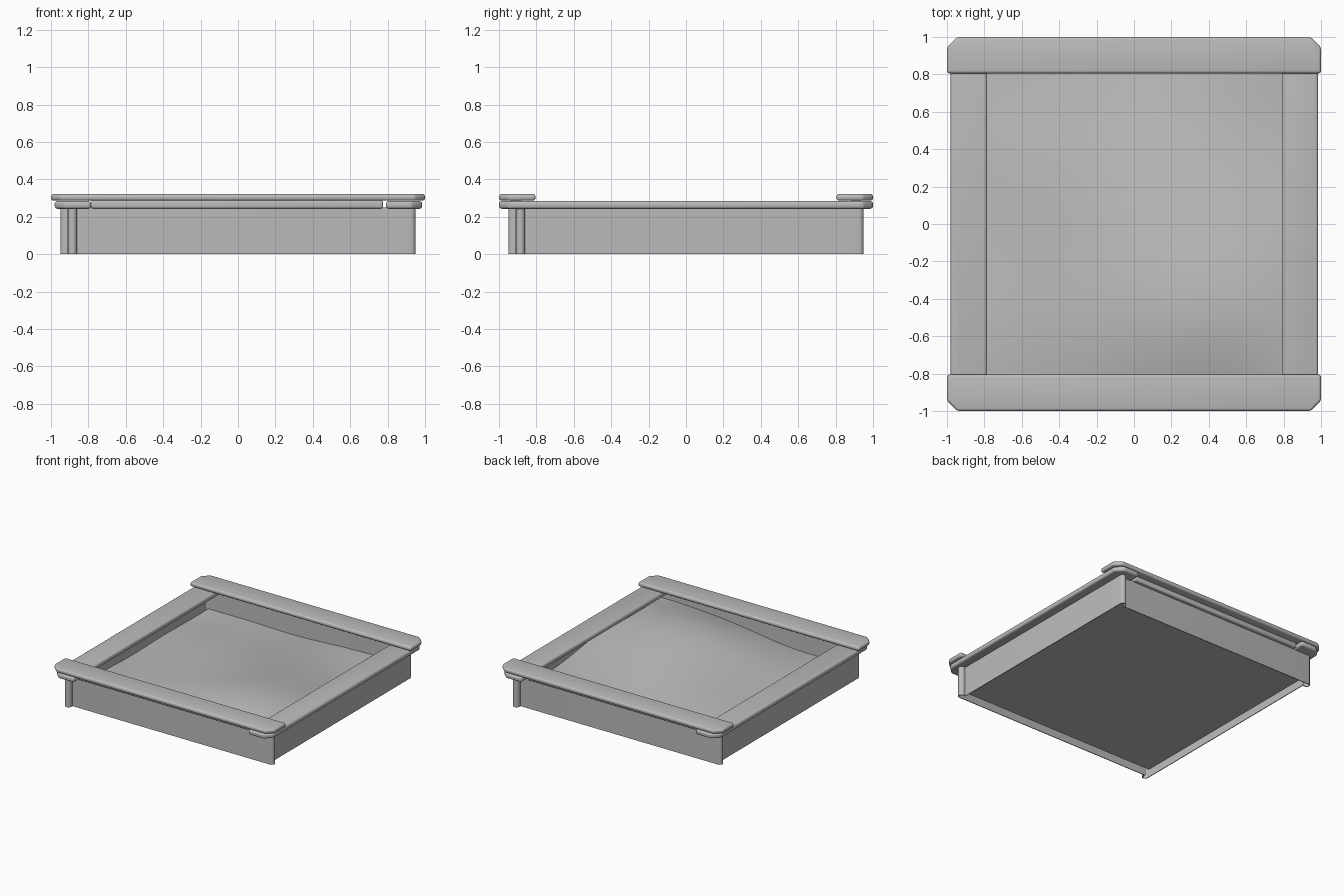
import bpy, bmesh, math

if "Cube" in bpy.data.objects:
    bpy.data.objects.remove(bpy.data.objects["Cube"])

# Single matte grey for every part
grey = bpy.data.materials.new("plain_grey")
grey.use_nodes = True
GREY = (0.5, 0.5, 0.5, 1)
grey.diffuse_color = GREY
grey.node_tree.nodes["Principled BSDF"].inputs["Base Color"].default_value = GREY


def finish(name, bm, angle):
    mesh = bpy.data.meshes.new(name)
    bm.to_mesh(mesh)
    bm.free()
    obj = bpy.data.objects.new(name, mesh)
    bpy.context.collection.objects.link(obj)
    mesh.materials.append(grey)
    bpy.ops.object.select_all(action='DESELECT')
    obj.select_set(True)
    bpy.context.view_layer.objects.active = obj
    bpy.ops.object.shade_smooth_by_angle(angle=math.radians(angle))
    return obj


def prism(name, outline, z0, z1, rounding=0):
    """Upright solid from a plan outline, optionally with rounded edges."""
    bm = bmesh.new()
    face = bm.faces.new([bm.verts.new((x, y, z0)) for x, y in outline])
    top = bmesh.ops.extrude_face_region(bm, geom=[face])["geom"]
    for v in top:
        if isinstance(v, bmesh.types.BMVert):
            v.co.z = z1
    bmesh.ops.recalc_face_normals(bm, faces=bm.faces)
    if rounding:
        bmesh.ops.bevel(bm, geom=list(bm.edges), offset=rounding, segments=4,
                        profile=0.5, affect='EDGES', clamp_overlap=True)
    return finish(name, bm, 50)


C = 0.055  # corner cut of the boards

# Top boards and the filler strips beneath them, front and back
for side, s in (("front", -1), ("back", 1)):
    prism(side + "_seat_board",
          [(-1, s * 0.805), (1, s * 0.805), (1, s * (1 - C)),
           (1 - C, s), (C - 1, s), (-1, s * (1 - C))], 0.286, 0.322, 0.015)
    prism(side + "_filler_strip",
          [(-0.785, s * 0.88), (0.775, s * 0.88), (0.775, s * 0.94), (-0.785, s * 0.94)],
          0.245, 0.287, 0.01)

# Side boards, one step lower
for side, s, inner, outer in (("right", -1, 0.785, 0.98), ("left", 1, 0.79, 0.985)):
    prism(side + "_seat_board",
          [(s * inner, -1), (s * (outer - C), -1), (s * outer, C - 1),
           (s * outer, 1 - C), (s * (outer - C), 1), (s * inner, 1)], 0.243, 0.284, 0.015)


# Thin wall panels: one end butts its neighbour, the other overshoots and rolls back
def arc(cx, cy, r, a0, a1, n=6):
    angles = [math.radians(a0 + (a1 - a0) * i / n) for i in range(n + 1)]
    return [(cx + r * math.cos(a), cy + r * math.sin(a)) for a in angles]


def rolled_line(r):
    """Wall line in plan, with the rolled end drawn at radius r."""
    return [(-0.87, -0.885 - r)] + arc(0.925, -0.885, r, -90, 90, 10) + [(0.912, -0.885 + r)]


for i, side in enumerate(("front", "left", "back", "right")):
    wall = prism(side + "_wall", rolled_line(0.025) + rolled_line(0.019)[::-1], 0, 0.25)
    wall.rotation_euler.z = i * math.pi / 2


# Sand bed: uneven mound on a flat base
def sand_height(x, y):
    mound = 0.15 * math.exp(-(x - 0.55) ** 2 / 0.45 - (y + 0.45) ** 2 / 0.35)
    dome = 0.07 * (1 - x * x) * (1 - y * y)
    corners = (0.05 * x * x + 0.02 * x) * y * y
    ripple = 0.008 * math.sin(4 * x + 3 * y) * math.cos(3 * x - 4 * y)
    return 0.08 + mound + dome + corners + ripple


bm = bmesh.new()
bmesh.ops.create_grid(bm, x_segments=40, y_segments=40, size=0.9)
for v in bm.verts:
    v.co.z = sand_height(v.co.x, v.co.y)
rim = [e for e in bm.edges if e.is_boundary]
skirt = bmesh.ops.extrude_edge_only(bm, edges=rim)["geom"]
for v in skirt:
    if isinstance(v, bmesh.types.BMVert):
        v.co.z = 0.06
bmesh.ops.contextual_create(bm, geom=[e for e in bm.edges if e.is_boundary])
bmesh.ops.recalc_face_normals(bm, faces=bm.faces)
finish("sand_bed", bm, 45)
